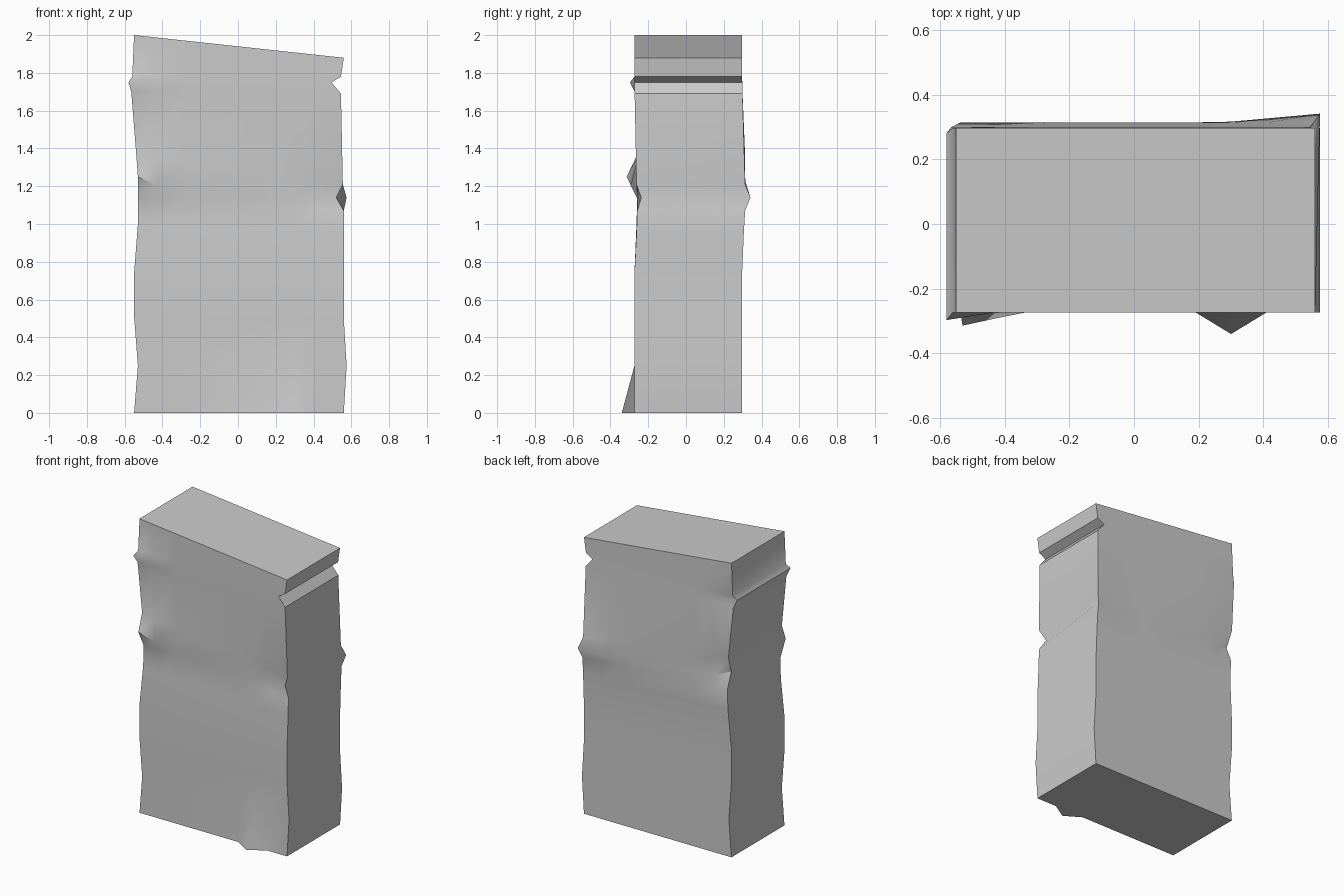
import bpy, bmesh

if "Cube" in bpy.data.objects:
    bpy.data.objects.remove(bpy.data.objects["Cube"])

# Horizontal rings: z left, z right, x left, x right, y front, y back
rings = [
    (0.00, 0.00, -0.55, 0.56, -0.273, 0.297),
    (0.25, 0.25, -0.53, 0.575, -0.273, 0.297),
    (0.51, 0.50, -0.55, 0.56, -0.273, 0.297),
    (0.74, 0.74, -0.55, 0.56, -0.273, 0.297),
    (1.00, 0.95, -0.53, 0.56, -0.262, 0.306),
    (1.14, 1.07, -0.53, 0.56, -0.258, 0.313),
    (1.25, 1.14, -0.53, 0.575, -0.260, 0.314),
    (1.36, 1.21, -0.538, 0.555, -0.262, 0.313),
    (1.70, 1.69, -0.565, 0.545, -0.272, 0.299),
    (1.75, 1.75, -0.58, 0.495, -0.273, 0.298),
    (1.78, 1.78, -0.56, 0.545, -0.273, 0.297),
    (2.00, 1.88, -0.55, 0.56, -0.273, 0.297),
]
inner = [-0.43, -0.28, 0.19, 0.30, 0.41]

# Chips on the edges: (ring, side, face) -> dx, dy, reach along the face
chips = {
    (6, "L", "front"): (0, -0.054, 0.25),
    (6, "L", "back"): (0, -0.044, 0.25),
    (6, "R", "front"): (-0.055, 0.023, 0.24),
    (6, "R", "back"): (0, 0.027, 0.30),
    (9, "L", "front"): (0, -0.024, 0.15),
    (9, "L", "back"): (0, -0.018, 0.15),
}


def face_row(bm, i, face):
    """One row of vertices from left to right on the front or back face."""
    zl, zr, xl, xr, yf, yb = rings[i]
    left = chips.get((i, "L", face), (0, 0, 1))
    right = chips.get((i, "R", face), (0, 0, 1))
    xs = [xl + left[0]] + inner + [xr + right[0]]
    row = []
    for k, x in enumerate(xs):
        z = zl + (zr - zl) * (x - xs[0]) / (xs[-1] - xs[0])
        if i == 6 and 0 < k < len(xs) - 1:
            z -= 0.035                       # the crack sags between its ends
        y = yf if face == "front" else yb
        y += left[1] * max(0, 1 - (x - xs[0]) / left[2])
        y += right[1] * max(0, 1 - (xs[-1] - x) / right[2])
        if i == 0 and face == "front" and k == 4:
            y = -0.34                        # spur at the foot
        row.append(bm.verts.new((x, y, z)))
    return row


# Stone slab: stacked rings, capped at both ends
bm = bmesh.new()
loops = [face_row(bm, i, "front") + face_row(bm, i, "back")[::-1]
         for i in range(len(rings))]
n = len(loops[0])
for a, b in zip(loops, loops[1:]):
    for k in range(n):
        m = (k + 1) % n
        bm.faces.new((a[k], a[m], b[m], b[k]))
bm.faces.new(loops[0][::-1])
bm.faces.new(loops[-1])
bmesh.ops.recalc_face_normals(bm, faces=bm.faces[:])

mesh = bpy.data.meshes.new("stone_slab")
bm.to_mesh(mesh)
bm.free()
slab = bpy.data.objects.new("stone_slab", mesh)
bpy.context.collection.objects.link(slab)
bpy.context.view_layer.objects.active = slab
slab.select_set(True)
bpy.ops.object.shade_smooth_by_angle(angle=0.6)
